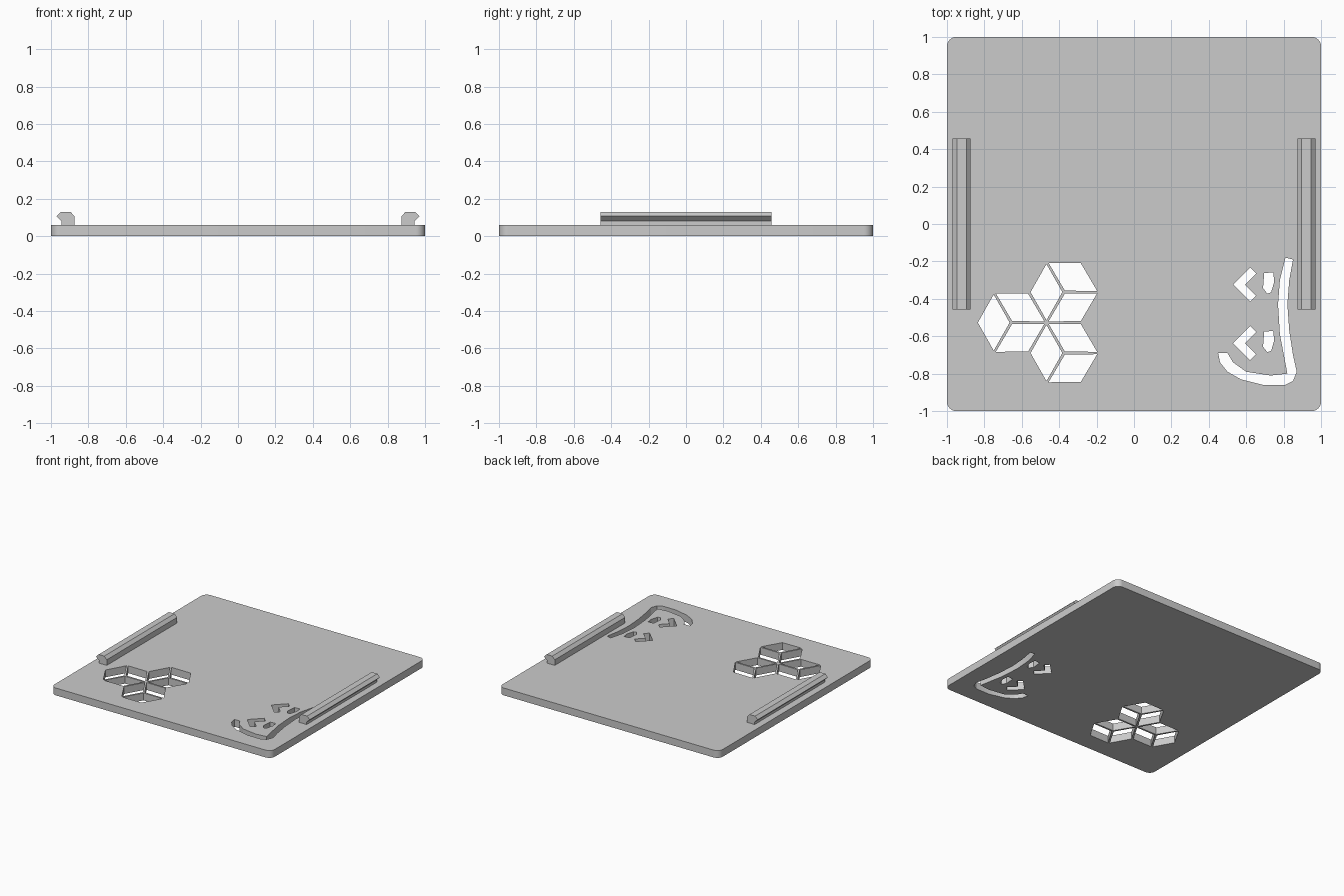
import bpy
import bmesh
from math import cos, sin, pi, radians

old_cube = bpy.data.objects.get("Cube")
if old_cube:
    bpy.data.objects.remove(old_cube, do_unlink=True)

THICKNESS = 0.06
RAIL_HALF_LENGTH = 0.456

# Single plain grey material
grey = bpy.data.materials.new("plain grey")
grey.use_nodes = True
colour = (0.6, 0.6, 0.6, 1)
grey.diffuse_color = colour
grey.node_tree.nodes["Principled BSDF"].inputs["Base Color"].default_value = colour


def rounded_square(half, radius, steps=8):
    """Outline of a square with rounded corners."""
    points = []
    for corner in range(4):
        start = corner * pi / 2
        middle = start + pi / 4
        cx = (half - radius) * (1 if cos(middle) > 0 else -1)
        cy = (half - radius) * (1 if sin(middle) > 0 else -1)
        for i in range(steps + 1):
            angle = start + i * pi / 2 / steps
            points.append((cx + radius * cos(angle), cy + radius * sin(angle)))
    return points


def shifted(points, dx, dy):
    return [(x + dx, y + dy) for x, y in points]


def rhombus(cx, cy, angle, half_short=0.085, half_long=0.15):
    """Rhombus whose short diagonal points along the angle."""
    ux, uy = cos(angle), sin(angle)
    return [(cx + a * ux - b * uy, cy + a * uy + b * ux)
            for a, b in ((half_short, 0), (0, half_long),
                         (-half_short, 0), (0, -half_long))]


def add_mesh_object(name, bm):
    bmesh.ops.recalc_face_normals(bm, faces=bm.faces)
    mesh = bpy.data.meshes.new(name)
    bm.to_mesh(mesh)
    bm.free()
    mesh.materials.clear()
    mesh.materials.append(grey)
    obj = bpy.data.objects.new(name, mesh)
    bpy.context.collection.objects.link(obj)
    return obj


def pierced_plate(name, outlines, thickness):
    """Fill the first outline, leave the others as holes, and thicken it."""
    curve = bpy.data.curves.new(name + " outline", "CURVE")
    curve.dimensions = "2D"
    curve.fill_mode = "BOTH"
    curve.extrude = thickness / 2
    for points in outlines:
        spline = curve.splines.new("POLY")
        spline.points.add(len(points) - 1)
        for point, (x, y) in zip(spline.points, points):
            point.co = (x, y, 0, 1)
        spline.use_cyclic_u = True
    helper = bpy.data.objects.new(name + " outline", curve)
    bpy.context.collection.objects.link(helper)
    bpy.context.view_layer.update()
    graph = bpy.context.evaluated_depsgraph_get()
    filled = bpy.data.meshes.new_from_object(helper.evaluated_get(graph))
    bpy.data.objects.remove(helper, do_unlink=True)

    bm = bmesh.new()
    bm.from_mesh(filled)
    bpy.data.meshes.remove(filled)
    bmesh.ops.remove_doubles(bm, verts=bm.verts, dist=0.0001)
    bmesh.ops.translate(bm, verts=bm.verts, vec=(0, 0, thickness / 2))
    return add_mesh_object(name, bm)


def clip_rail(name, profile, side):
    """Extrude the rail profile along y on one side of the plate."""
    bm = bmesh.new()
    face = bm.faces.new([bm.verts.new((side * x, -RAIL_HALF_LENGTH, z))
                         for x, z in profile])
    result = bmesh.ops.extrude_face_region(bm, geom=[face], use_keep_orig=True)
    moved = [g for g in result["geom"] if isinstance(g, bmesh.types.BMVert)]
    bmesh.ops.translate(bm, verts=moved, vec=(0, 2 * RAIL_HALF_LENGTH, 0))
    return add_mesh_object(name, bm)


outlines = [rounded_square(1, 0.05)]

# Three clusters of three rhombus openings around a common point
hub_x, hub_y, reach = -0.468, -0.527, 0.094
directions = [radians(a) for a in (60, 180, 300)]
for cluster in directions:
    cx = hub_x + 2 * reach * cos(cluster)
    cy = hub_y + 2 * reach * sin(cluster)
    for a in directions:
        outlines.append(rhombus(cx + reach * cos(a), cy + reach * sin(a), a))

# Paired chevron and drop openings
chevron = [(-.064, 0), (.027, .091), (.059, .059), (0, 0), (.059, -.059), (.027, -.091)]
drop = [(-.024, .05), (.024, .055), (.03, .005), (.013, -.053), (-.008, -.059), (-.03, -.03)]
for drop_y in (0, -0.313):
    outlines.append(shifted(chevron, 0.594, -0.324 + drop_y))
    outlines.append(shifted(drop, 0.72, -0.313 + drop_y))

# Long hooked slot: inner edge, then back along the outer edge
outlines.append([
    (.81, -.18), (.78, -.30), (.77, -.43), (.78, -.59), (.82, -.80),
    (.73, -.81), (.60, -.79), (.53, -.74), (.50, -.69), (.45, -.69),
    (.46, -.74), (.50, -.79), (.57, -.83), (.69, -.86), (.81, -.86),
    (.85, -.84), (.87, -.79), (.85, -.70), (.83, -.57), (.82, -.43),
    (.83, -.30), (.85, -.19)])

plate = pierced_plate("base_plate", outlines, THICKNESS)

# Hooked clip rails on both sides
rail_profile = [(.873, THICKNESS), (.873, .106), (.896, .13), (.947, .13),
                (.971, .107), (.943, .08), (.943, THICKNESS)]
clip_rail("left_clip_rail", rail_profile, 1)
clip_rail("right_clip_rail", rail_profile, -1)

# Smooth only the shallow angles of the rounded edges
bpy.ops.object.select_all(action="DESELECT")
plate.select_set(True)
bpy.context.view_layer.objects.active = plate
bpy.ops.object.shade_smooth_by_angle(angle=radians(20))
